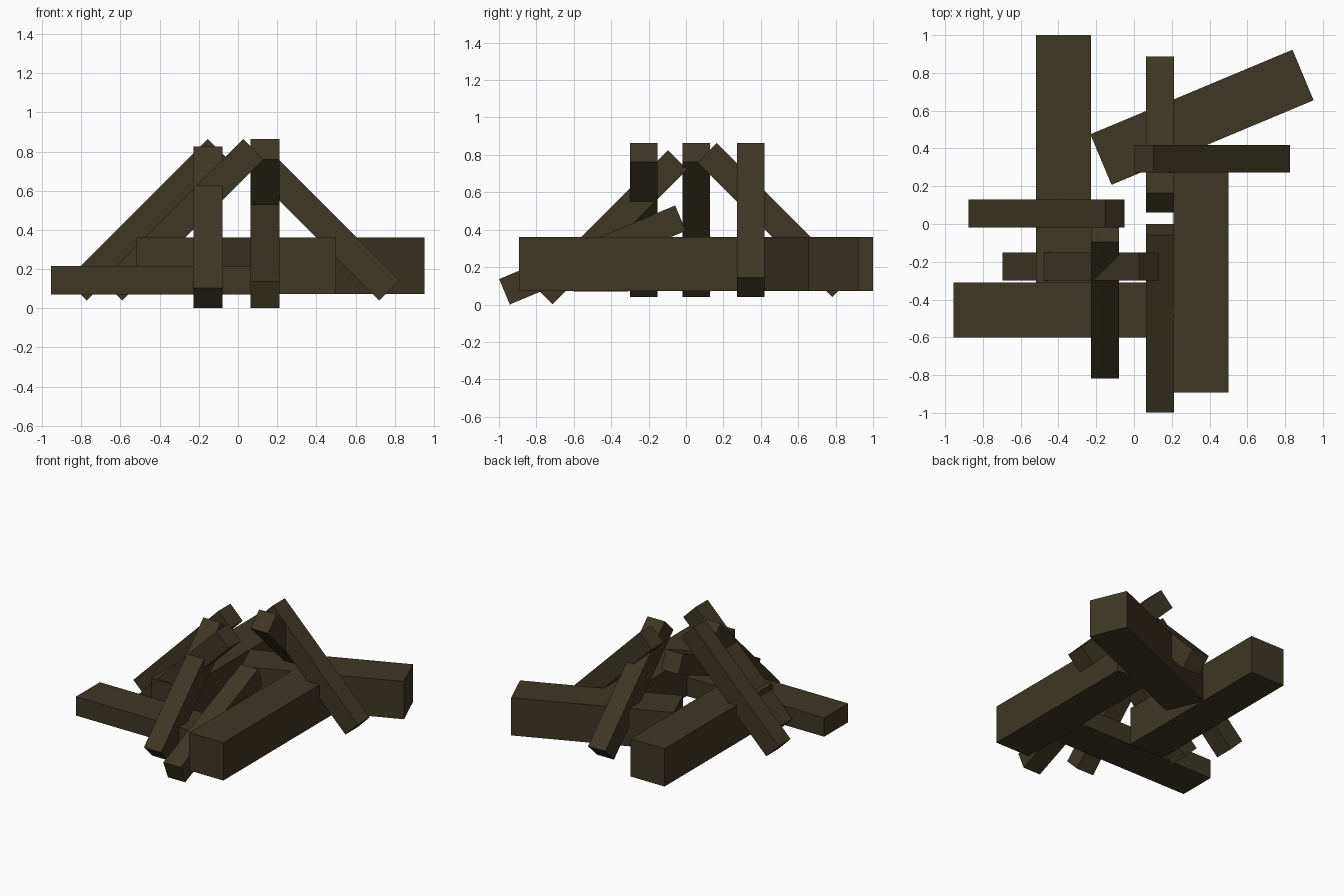
import bpy
import math

if "Cube" in bpy.data.objects:
    bpy.data.objects.remove(bpy.data.objects["Cube"])

wood = bpy.data.materials.new("dark_wood")
wood.diffuse_color = (0.048, 0.038, 0.019, 1)
wood.use_nodes = True
wood.node_tree.nodes["Principled BSDF"].inputs["Base Color"].default_value = wood.diffuse_color


def beam(name, center, size, rot=(0, 0, 0)):
    """Box beam; rot is in degrees."""
    bpy.ops.mesh.primitive_cube_add(size=1, location=center,
                                    rotation=[math.radians(a) for a in rot])
    ob = bpy.context.object
    ob.name = name
    ob.scale = size
    bpy.ops.object.transform_apply(location=False, rotation=False, scale=True)
    ob.data.materials.append(wood)


# Flat base logs, lying on their sides
W = 0.29
ZC = 0.217
beam("left_log", (-0.373, 0.345, ZC), (W, 1.31, W))
beam("right_log", (0.355, -0.237, ZC), (W, 1.31, W))
beam("back_log", (0.36, 0.565, ZC), (1.16, W, W), (0, 0, 22.7))
beam("front_half_log", (-0.373, -0.456, 0.143), (1.165, W, 0.145))

# Slender sticks leaning on the pile
T, L = 0.147, 1.02
beam("stick_right", (0.413, 0.345, 0.452), (L, T, T), (0, 45, 0))
beam("stick_left", (-0.463, 0.055, 0.452), (L, T, T), (0, -45, 0))
beam("stick_left_front", (-0.283, -0.225, 0.452), (L, T, T), (0, -45, 0))
beam("stick_back", (0.138, 0.473, 0.452), (T, L, T), (-45, 0, 0))
beam("stick_front", (-0.153, -0.405, 0.413), (T, L, T), (45, 0, 0))
beam("stick_low_front", (0.138, -0.5, 0.265), (T, L, T), (22.7, 0, 0))
